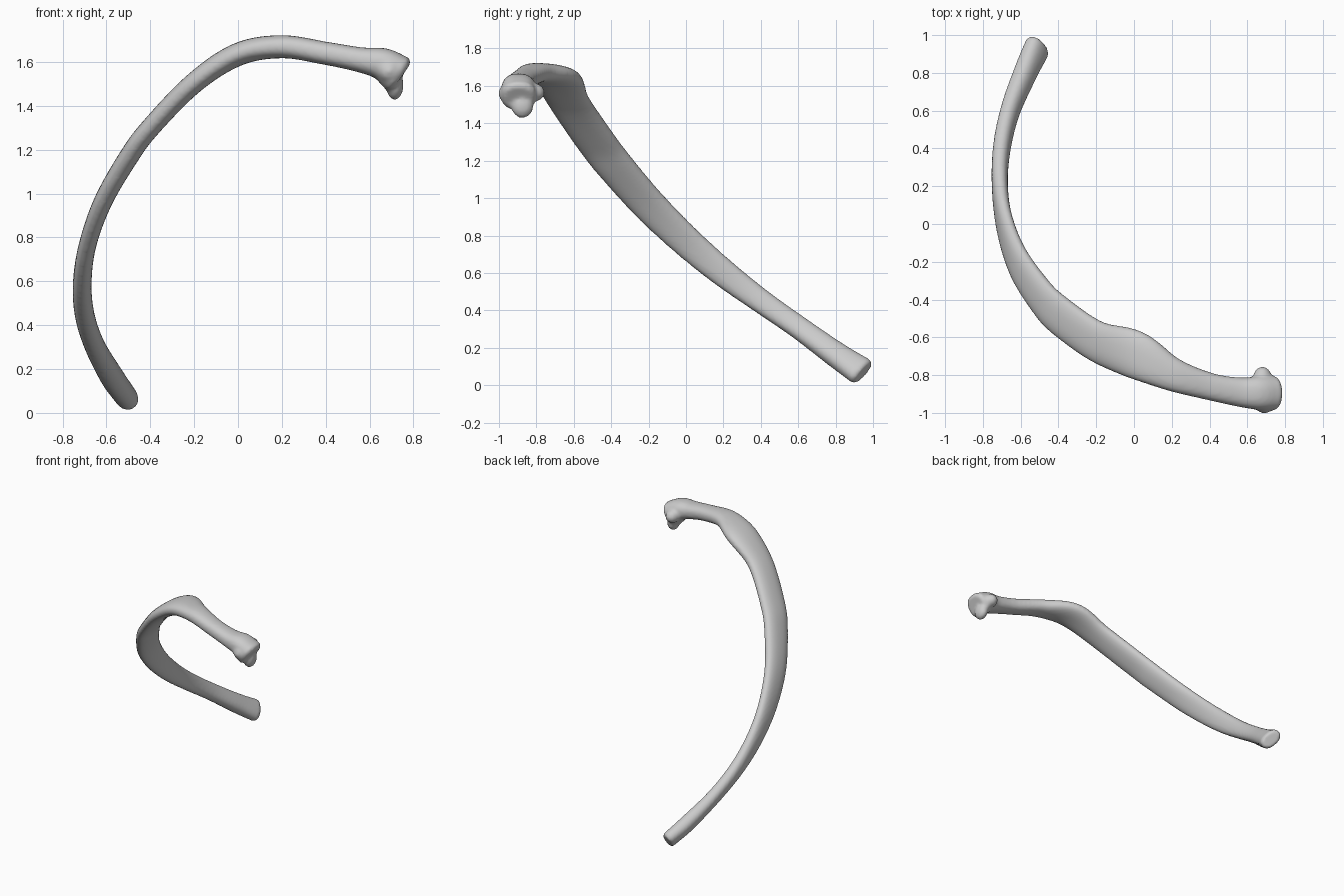
import bpy, bmesh, math
from mathutils import Vector, Matrix

cube = bpy.data.objects.get("Cube")
if cube:
    bpy.data.objects.remove(cube, do_unlink=True)

bone = bpy.data.materials.new("bone_grey")
bone.use_nodes = True
bone.diffuse_color = (0.6, 0.6, 0.6, 1)
bone.node_tree.nodes["Principled BSDF"].inputs["Base Color"].default_value = (0.6, 0.6, 0.6, 1)

# Stations along the shaft: x, y, z, width, thickness
STATIONS = [Vector(s) for s in (
    (0.73, -0.895, 1.545, 0.19, 0.18),
    (0.66, -0.895, 1.59, 0.18, 0.15),
    (0.56, -0.89, 1.61, 0.155, 0.115),
    (0.4, -0.86, 1.64, 0.145, 0.105),
    (0.2, -0.795, 1.67, 0.18, 0.105),
    (0.0, -0.69, 1.635, 0.255, 0.105),
    (-0.2, -0.62, 1.505, 0.22, 0.095),
    (-0.4, -0.48, 1.3, 0.215, 0.09),
    (-0.5, -0.375, 1.165, 0.205, 0.09),
    (-0.615, -0.2, 0.965, 0.19, 0.085),
    (-0.685, 0.0, 0.77, 0.17, 0.08),
    (-0.71, 0.2, 0.6, 0.15, 0.085),
    (-0.70, 0.4, 0.45, 0.13, 0.09),
    (-0.655, 0.6, 0.31, 0.125, 0.095),
    (-0.575, 0.8, 0.165, 0.14, 0.11),
    (-0.512, 0.935, 0.075, 0.165, 0.105),
)]
STEPS, SIDES = 8, 28


def spline(points, steps):
    """Smooth interpolation through every station."""
    p = [2 * points[0] - points[1]] + points + [2 * points[-1] - points[-2]]
    out = []
    for i in range(1, len(p) - 2):
        a, b, c, d = p[i - 1:i + 3]
        for k in range(steps):
            t = k / steps
            out.append(0.5 * (2 * b + (c - a) * t + (2 * a - 5 * b + 4 * c - d) * t ** 2
                              + (3 * b - a - 3 * c + d) * t ** 3))
    return out + [points[-1]]


def power(v, e):
    return math.copysign(abs(v) ** e, v)


def add_ring(bm, centre, tangent, width, thick):
    wide = Vector((0, 1, 0))
    wide = (wide - wide.dot(tangent) * tangent).normalized()
    flat = tangent.cross(wide)
    ring = []
    for k in range(SIDES):
        a = math.tau * k / SIDES
        ring.append(bm.verts.new(centre + wide * power(math.cos(a), 0.85) * width / 2
                                 + flat * power(math.sin(a), 0.85) * thick / 2))
    return ring


def add_lump(bm, centre, size):
    m = Matrix.Translation(centre) @ Matrix.Diagonal((*size, 1))
    bmesh.ops.create_icosphere(bm, subdivisions=3, radius=1, matrix=m)


bm = bmesh.new()

# Shaft, swept along the curve with slightly rounded ends
path = spline(STATIONS, STEPS)
rings = []
last = len(path) - 1
for i, s in enumerate(path):
    pos = Vector(s[:3])
    tan = (Vector(path[min(i + 1, last)][:3]) - Vector(path[max(i - 1, 0)][:3])).normalized()
    if i == 0:
        rings.append(add_ring(bm, pos - tan * 0.02, tan, s[3] * 0.8, s[4] * 0.8))
    rings.append(add_ring(bm, pos, tan, s[3], s[4]))
    if i == last:
        rings.append(add_ring(bm, pos + tan * 0.018, tan, s[3] * 0.85, s[4] * 0.85))
for r, q in zip(rings, rings[1:]):
    for k in range(SIDES):
        n = (k + 1) % SIDES
        bm.faces.new((r[k], r[n], q[n], q[k]))
bm.faces.new(rings[0][::-1])
bm.faces.new(rings[-1])

# Knob behind the head, and the lower lip of the head
add_lump(bm, (0.68, -0.815, 1.565), (0.05, 0.06, 0.05))
add_lump(bm, (0.715, -0.875, 1.495), (0.04, 0.06, 0.068))
add_lump(bm, (0.69, -0.945, 1.56), (0.055, 0.058, 0.055))
bmesh.ops.recalc_face_normals(bm, faces=bm.faces)

mesh = bpy.data.meshes.new("rib_bone")
bm.to_mesh(mesh)
bm.free()
rib = bpy.data.objects.new("rib_bone", mesh)
bpy.context.collection.objects.link(rib)
mesh.materials.append(bone)
mesh.shade_smooth()

# Fuse the lumps into one smooth surface
fuse = rib.modifiers.new("fuse", 'REMESH')
fuse.mode = 'VOXEL'
fuse.voxel_size = 0.011
fuse.use_smooth_shade = True
soften = rib.modifiers.new("soften", 'SMOOTH')
soften.factor = 0.5
soften.iterations = 5
